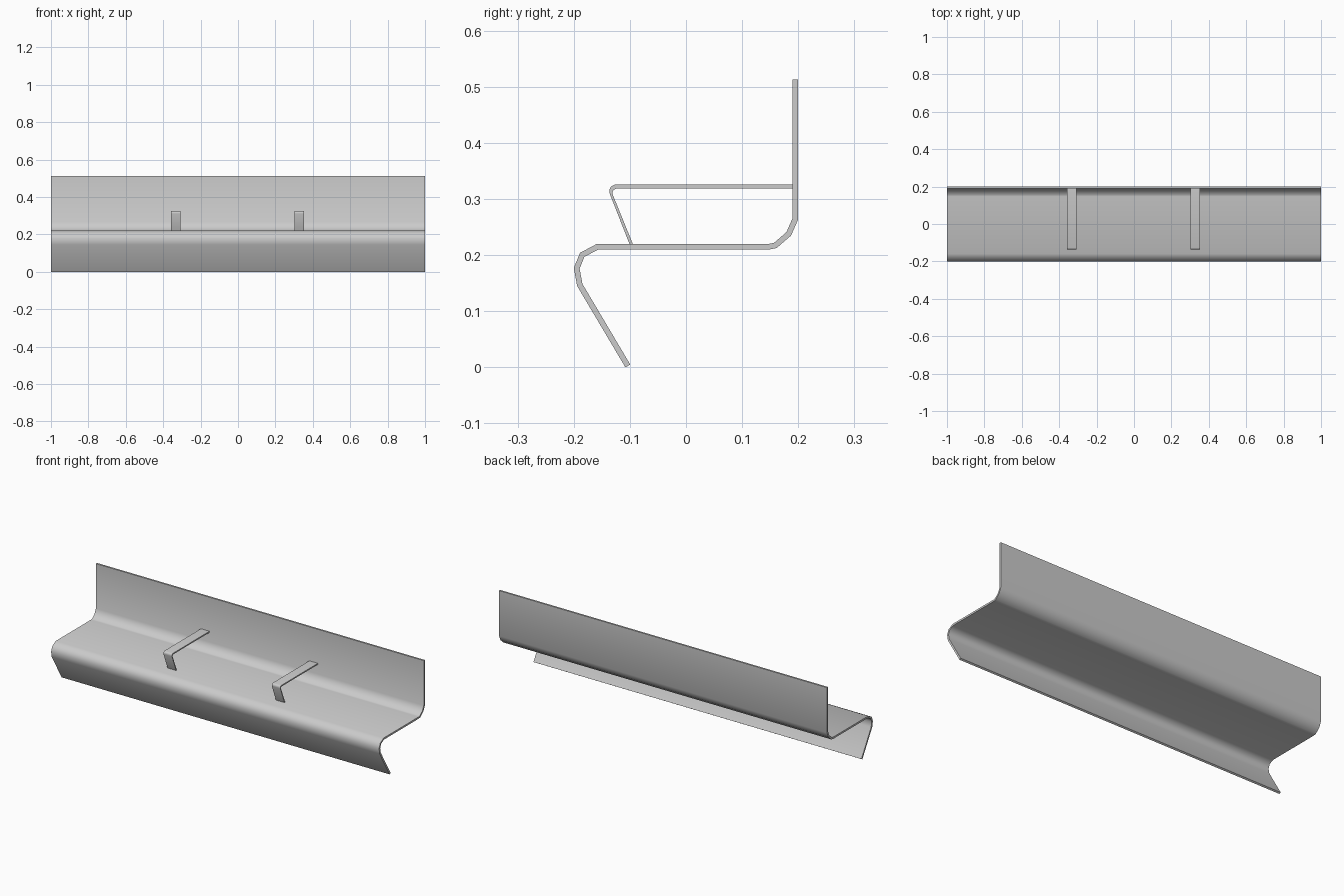
import bpy, bmesh, math
from mathutils import Vector

if "Cube" in bpy.data.objects:
    bpy.data.objects.remove(bpy.data.objects["Cube"])


def offset_path(path, thickness):
    """Mitred copy of a path, moved to its right-hand side."""
    pts = [Vector(p) for p in path]
    dirs = [(b - a).normalized() for a, b in zip(pts, pts[1:])]
    result = []
    for i, p in enumerate(pts):
        d0 = dirs[max(i - 1, 0)]
        d1 = dirs[min(i, len(dirs) - 1)]
        n0 = Vector((d0.y, -d0.x))
        n1 = Vector((d1.y, -d1.x))
        m = (n0 + n1).normalized()
        result.append(p + m * thickness / m.dot(n0))
    return result


def bent_sheet(name, left, right, x_min, x_max):
    """Extrude the band between two (y, z) paths along x."""
    bm = bmesh.new()
    rings = []
    for a, b in zip(left, right):
        rings.append([bm.verts.new((x, p[0], p[1]))
                      for x, p in ((x_min, a), (x_max, a), (x_max, b), (x_min, b))])
    for r, s in zip(rings, rings[1:]):
        for i in range(4):
            j = (i + 1) % 4
            bm.faces.new((r[i], r[j], s[j], s[i]))
    bm.faces.new(rings[0])
    bm.faces.new(rings[-1])
    bmesh.ops.recalc_face_normals(bm, faces=bm.faces)
    mesh = bpy.data.meshes.new(name)
    bm.to_mesh(mesh)
    bm.free()
    obj = bpy.data.objects.new(name, mesh)
    bpy.context.collection.objects.link(obj)
    bpy.ops.object.select_all(action='DESELECT')
    obj.select_set(True)
    bpy.context.view_layer.objects.active = obj
    bpy.ops.object.shade_smooth_by_angle(angle=math.radians(48))
    return obj


# Bench shell: slanted front, rolled edge, seat, backrest
shell = [(-0.108, 0.0), (-0.194, 0.145), (-0.2, 0.177), (-0.189, 0.204),
         (-0.159, 0.22), (0.147, 0.22), (0.157, 0.222), (0.179, 0.241),
         (0.19, 0.266), (0.19, 0.513)]
bent_sheet("bench_shell", shell, offset_path(shell, 0.01), -1, 1)

# Two bent flat-bar armrests between seat and backrest
outer = [(-0.1, 0.218), (-0.1365, 0.311), (-0.136, 0.318), (-0.133, 0.323),
         (-0.127, 0.3255), (0.192, 0.3255)]
inner = [(-0.094, 0.218), (-0.131, 0.309), (-0.1305, 0.314), (-0.128, 0.317),
         (-0.124, 0.3185), (0.192, 0.3185)]
for side, x in (("left", -0.333), ("right", 0.328)):
    bent_sheet("armrest_" + side, outer, inner, x - 0.026, x + 0.026)
